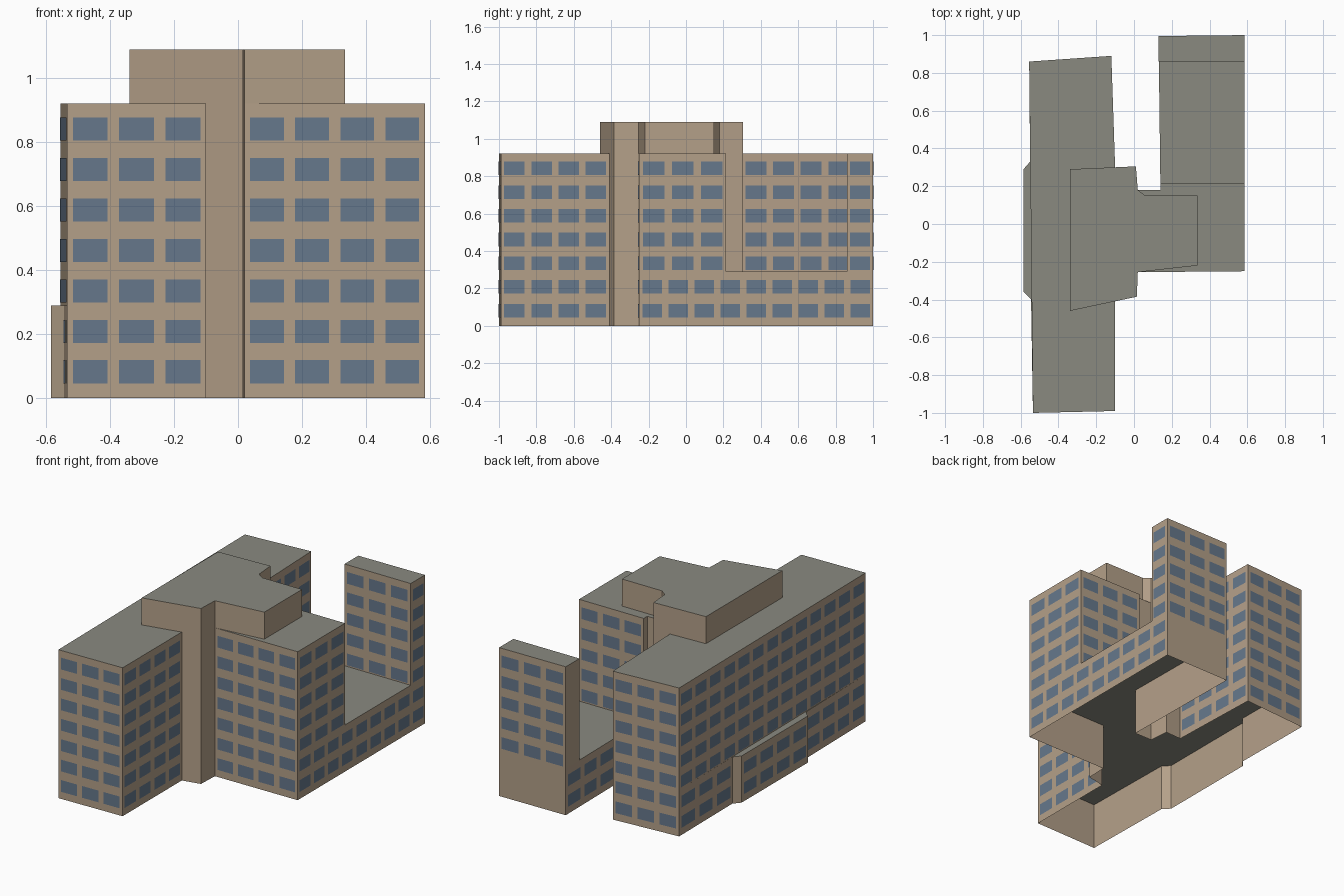
import bpy
import bmesh
from mathutils import Vector

old = bpy.data.objects.get("Cube")
if old:
    bpy.data.objects.remove(old, do_unlink=True)


def material(name, rgb):
    linear = [(c / 255 / 12.92) if c < 11 else ((c / 255 + 0.055) / 1.055) ** 2.4 for c in rgb]
    mat = bpy.data.materials.new(name)
    mat.use_nodes = True
    mat.diffuse_color = (*linear, 1)
    mat.node_tree.nodes["Principled BSDF"].inputs["Base Color"].default_value = (*linear, 1)
    return mat


WALL = material("tan wall", (180, 160, 137))
ROOF = material("grey roof", (138, 138, 128))
GLASS = material("blue glass", (102, 120, 140))

PODIUM_TOP, ROOF_TOP, CORE_TOP = 0.29, 0.922, 1.09
ROW_PITCH, SILL, WINDOW_HEIGHT = 0.1267, 0.045, 0.073
MIN_BAY, GLASS_SHARE, PROUD = 0.138, 0.75, 0.002


def finish(bm, name, mats):
    mesh = bpy.data.meshes.new(name)
    bm.to_mesh(mesh)
    bm.free()
    for mat in mats:
        mesh.materials.append(mat)
    obj = bpy.data.objects.new(name, mesh)
    bpy.context.collection.objects.link(obj)


def edges(outline):
    return list(zip(outline, outline[1:] + outline[:1]))


def block(name, outline, bottom, top):
    """Walls and a flat roof over a counter-clockwise outline, open below."""
    bm = bmesh.new()
    for (ax, ay), (bx, by) in edges(outline):
        corners = ((ax, ay, bottom), (bx, by, bottom), (bx, by, top), (ax, ay, top))
        bm.faces.new([bm.verts.new(c) for c in corners])
    roof = bm.faces.new([bm.verts.new((x, y, top)) for x, y in outline])
    roof.material_index = 1
    bmesh.ops.remove_doubles(bm, verts=bm.verts, dist=0.0001)
    finish(bm, name, (WALL, ROOF))


def windows(name, outline, rows, blank=()):
    """Thin panes in evenly spaced bays; walls shorter than one bay stay plain."""
    bm = bmesh.new()
    for i, (a, b) in enumerate(edges(outline)):
        a, b = Vector((*a, 0)), Vector((*b, 0))
        bays = int((b - a).length / MIN_BAY)
        if i in blank or not bays:
            continue
        along = (b - a).normalized()
        out = along.cross(Vector((0, 0, 1))) * PROUD
        bay = (b - a) / bays
        for col in range(bays):
            left = a + bay * (col + (1 - GLASS_SHARE) / 2) + out
            right = left + bay * GLASS_SHARE
            for row in rows:
                low = Vector((0, 0, SILL + ROW_PITCH * row))
                high = low + Vector((0, 0, WINDOW_HEIGHT))
                bm.faces.new([bm.verts.new(p) for p in
                              (left + low, right + low, right + high, left + high)])
    finish(bm, name, (GLASS,))


# Two-storey base under the whole plan, with a shallow bay on the right side
podium = [(-0.535, -1), (-0.10, -0.99), (-0.10, -0.409), (0.015, -0.385),
          (0.02, -0.255), (0.585, -0.25), (0.585, 1), (0.13, 0.995),
          (0.14, 0.18), (0.02, 0.18), (0.01, 0.305), (-0.10, 0.30),
          (-0.12, 0.89), (-0.555, 0.86), (-0.55, 0.33), (-0.585, 0.29),
          (-0.585, -0.36), (-0.545, -0.40)]
block("podium", podium, 0, PODIUM_TOP)
windows("podium_windows", podium, range(2), blank=(6,))

# Long wing, its middle hidden behind the core
long_wing = [(-0.535, -1), (-0.10, -0.99), (-0.10, -0.409),
             (-0.10, 0.30), (-0.12, 0.89), (-0.555, 0.86)]
block("long_wing", long_wing, PODIUM_TOP, ROOF_TOP)
windows("long_wing_windows", long_wing, range(2, 7), blank=(2,))

# Short wing beside the core
short_wing = [(0.02, -0.255), (0.585, -0.25), (0.585, 0.215),
              (0.14, 0.215), (0.14, 0.18), (0.02, 0.18)]
block("short_wing", short_wing, PODIUM_TOP, ROOF_TOP)
windows("short_wing_windows", short_wing, range(2, 7), blank=(5,))

# Slim tower at the rear end of the podium
rear_tower = [(0.13, 0.86), (0.585, 0.86), (0.585, 1), (0.13, 0.995)]
block("rear_tower", rear_tower, PODIUM_TOP, ROOF_TOP)
windows("rear_tower_windows", rear_tower, range(2, 7))

# Plain stair core that rises above the roofs
core = [(-0.34, -0.46), (0.015, -0.385), (0.02, -0.255), (0.335, -0.22),
        (0.335, 0.15), (0.06, 0.15), (0.02, 0.18), (0.01, 0.305), (-0.34, 0.29)]
block("stair_core", core, PODIUM_TOP, CORE_TOP)
